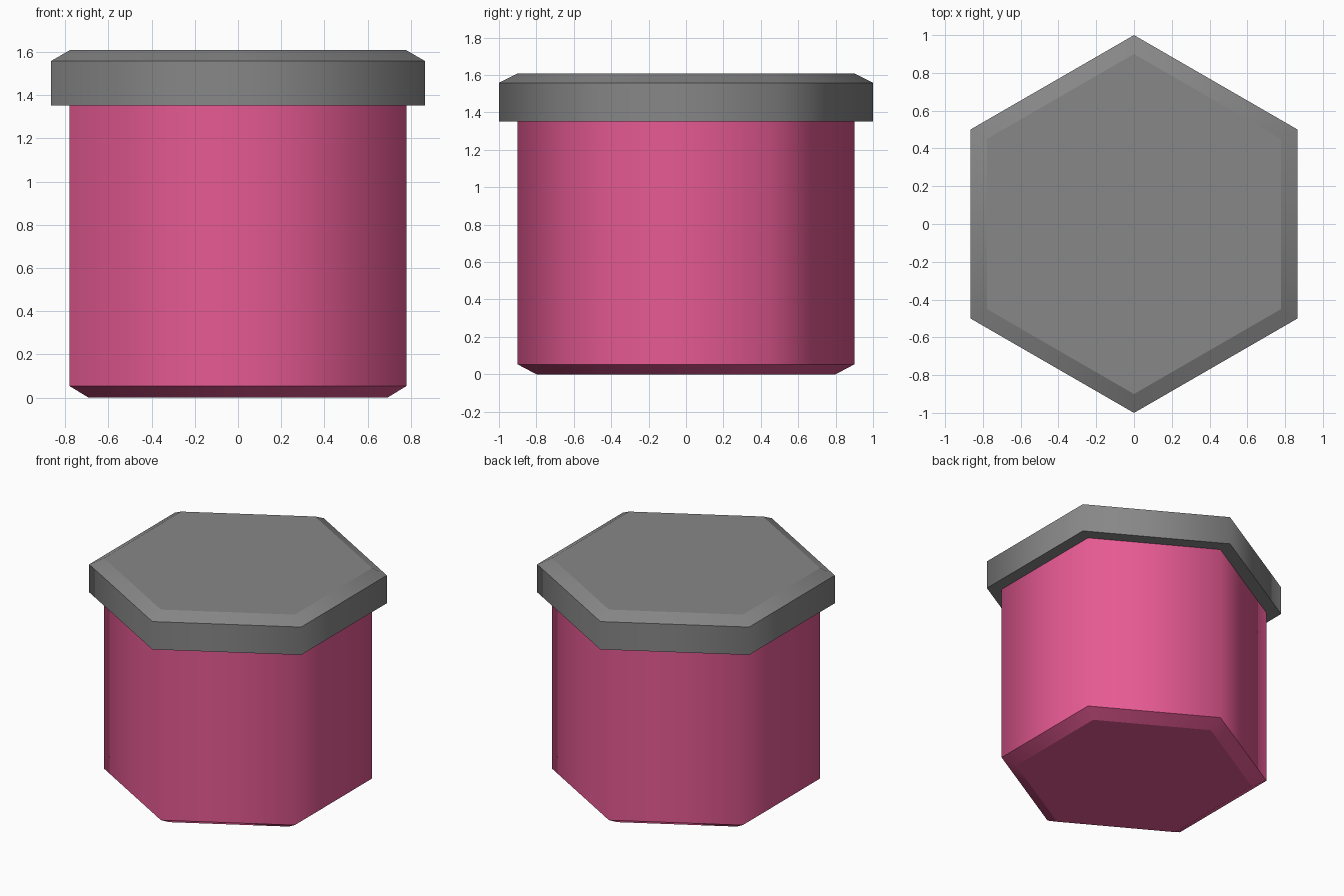
import bpy, bmesh, math

if "Cube" in bpy.data.objects:
    bpy.data.objects.remove(bpy.data.objects["Cube"])


def material(name, rgb):
    m = bpy.data.materials.new(name)
    m.diffuse_color = (*rgb, 1.0)
    m.use_nodes = True
    m.node_tree.nodes["Principled BSDF"].inputs["Base Color"].default_value = m.diffuse_color
    return m


def hex_prism(name, rings, mat):
    """Closed hexagonal solid from (radius, z) rings, a corner pointing along y."""
    bm = bmesh.new()
    loops = []
    for r, z in rings:
        loops.append([bm.verts.new((r * math.cos(math.radians(90 + 60 * i)),
                                    r * math.sin(math.radians(90 + 60 * i)), z))
                      for i in range(6)])
    # Side bands, smooth around the corners
    for a, b in zip(loops, loops[1:]):
        for i in range(6):
            j = (i + 1) % 6
            bm.faces.new((a[i], a[j], b[j], b[i])).smooth = True
    # Flat caps
    bm.faces.new(loops[0][::-1])
    bm.faces.new(loops[-1])
    # Every horizontal ring stays a crisp edge
    for e in bm.edges:
        if abs(e.verts[0].co.z - e.verts[1].co.z) < 1e-5:
            e.smooth = False
    bmesh.ops.recalc_face_normals(bm, faces=bm.faces)
    me = bpy.data.meshes.new(name)
    bm.to_mesh(me)
    bm.free()
    me.materials.append(mat)
    ob = bpy.data.objects.new(name, me)
    bpy.context.collection.objects.link(ob)
    return ob


pink = material("pink", (0.79, 0.102, 0.292))
grey = material("grey", (0.242, 0.242, 0.245))

# Box body with chamfered foot
hex_prism("box_body", [(0.80, 0.0), (0.90, 0.053), (0.90, 1.352)], pink)
# Overhanging lid with chamfered top
hex_prism("lid", [(1.00, 1.352), (1.00, 1.558), (0.90, 1.608)], grey)
